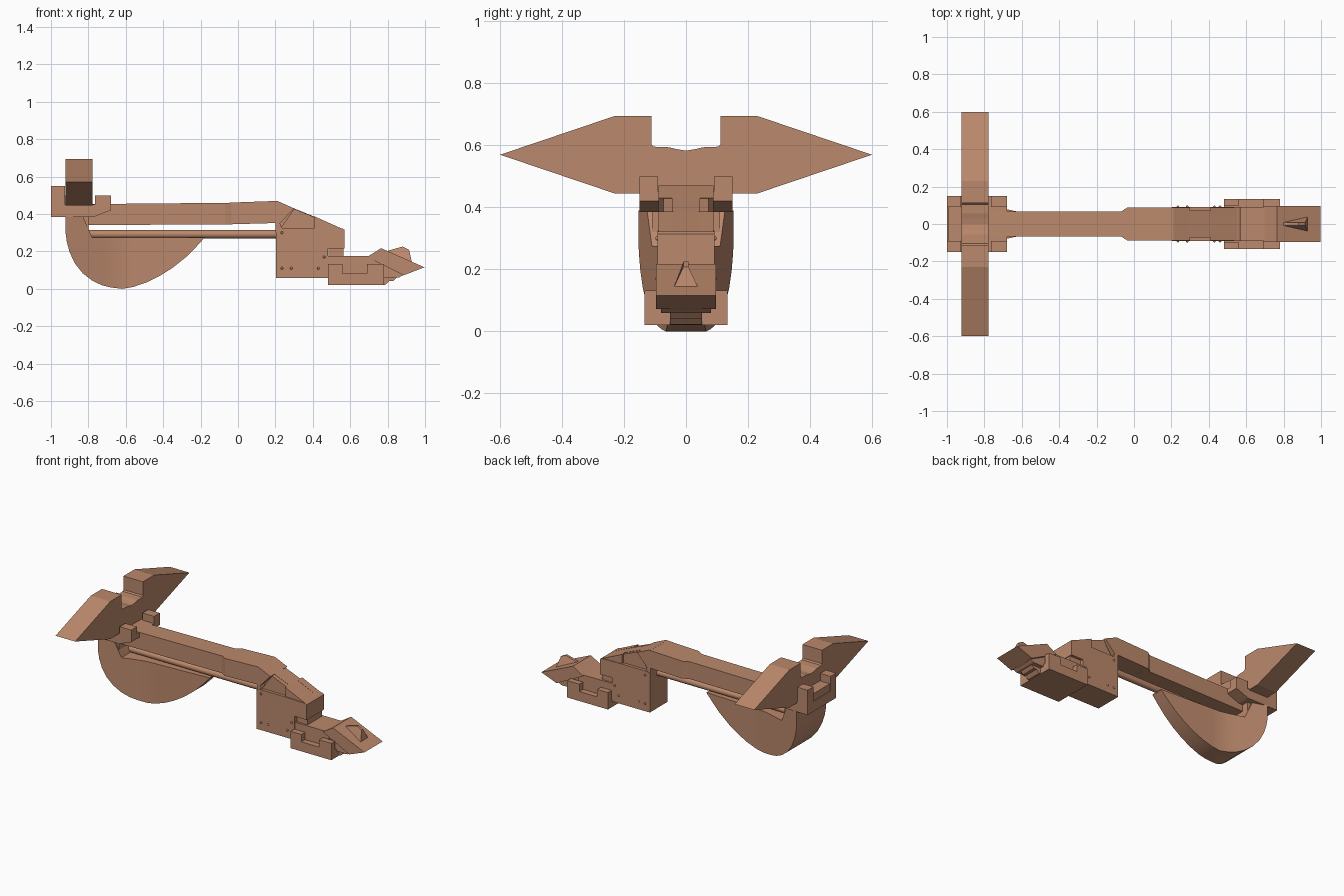
import bpy, bmesh, math

mat = bpy.data.materials.new("copper_brown")
mat.diffuse_color = (0.50, 0.25, 0.15, 1)


def finish(name, bm, smooth=None):
    bmesh.ops.recalc_face_normals(bm, faces=bm.faces)
    me = bpy.data.meshes.new(name)
    bm.to_mesh(me)
    bm.free()
    me.materials.append(mat)
    ob = bpy.data.objects.new(name, me)
    bpy.context.collection.objects.link(ob)
    if smooth:
        bpy.ops.object.select_all(action='DESELECT')
        bpy.context.view_layer.objects.active = ob
        ob.select_set(True)
        bpy.ops.object.shade_smooth_by_angle(angle=math.radians(smooth))
    return ob


def prism(name, pts, a, b, axis='y'):
    """Extrude a side (x,z) or front (y,z) profile from a to b."""
    bm = bmesh.new()
    place = (lambda p, t: (p[0], t, p[1])) if axis == 'y' else (lambda p, t: (t, p[0], p[1]))
    lo = [bm.verts.new(place(p, a)) for p in pts]
    hi = [bm.verts.new(place(p, b)) for p in pts]
    n = len(pts)
    bm.faces.new(lo)
    bm.faces.new(hi)
    for i in range(n):
        bm.faces.new((lo[i], lo[(i + 1) % n], hi[(i + 1) % n], hi[i]))
    return finish(name, bm)


def pair(name, pts, a, b):
    prism(name + "_front", pts, -b, -a)
    prism(name + "_back", pts, a, b)


def rect(x0, x1, z0, z1):
    return [(x0, z0), (x1, z0), (x1, z1), (x0, z1)]


# Double-pointed cross blade with a notch in the middle
half = [(0.0, 0.583), (0.03, 0.588), (0.055, 0.594), (0.105, 0.596), (0.112, 0.605),
        (0.112, 0.695), (0.23, 0.695), (0.6, 0.57), (0.23, 0.445)]
prism("cross_blade", half + [(-y, z) for y, z in reversed(half[1:])], -0.922, -0.778, 'x')

# Bracket holding the blade
prism("bracket_base", [(-1, 0.385), (-0.77, 0.385), (-0.68, 0.42), (-0.68, 0.452), (-1, 0.452)],
      -0.11, 0.11)
pair("bracket_side", [(-1, 0.385), (-0.77, 0.385), (-0.68, 0.42), (-0.68, 0.50), (-0.765, 0.50),
                      (-0.765, 0.452), (-0.925, 0.452), (-0.925, 0.55), (-1, 0.55)], 0.09, 0.15)
prism("bracket_rear_floor", rect(-0.995, -0.922, 0.44, 0.50), -0.09, 0.09)

# Keel: curved hull, wide at the rear and narrowing forward
low = [(-0.922, 0.30), (-0.915, 0.25), (-0.90, 0.195), (-0.872, 0.135), (-0.83, 0.083),
       (-0.78, 0.044), (-0.73, 0.02), (-0.68, 0.007), (-0.62, 0.0), (-0.56, 0.01),
       (-0.49, 0.034), (-0.42, 0.068), (-0.35, 0.112), (-0.28, 0.168), (-0.22, 0.228), (-0.18, 0.272)]


def width(x):
    if x < -0.64:
        return 0.154 - 0.31 * (x + 0.922)
    return 0.0666 - 0.055 * (x + 0.64)


bm = bmesh.new()
rows = []
for x, z in low:
    top = 0.39 if x < -0.81 else 0.275
    w = width(x)
    rows.append([bm.verts.new(c) for c in ((x, -w, top), (x, -w, z), (x, w, z), (x, w, top))])
for r, s in zip(rows, rows[1:]):
    for i in range(4):
        j = (i + 1) % 4
        bm.faces.new((r[i], r[j], s[j], s[i]))
bm.faces.new(rows[0])
bm.faces.new(rows[-1])
finish("keel", bm, 35)
prism("keel_post", rect(-0.9, -0.80, 0.26, 0.40), -0.11, 0.11)

# Round rod under the beam
bm = bmesh.new()
bmesh.ops.create_cone(bm, cap_ends=True, segments=20, radius1=0.022, radius2=0.022, depth=1.06)
for v in bm.verts:
    v.co = (v.co.z - 0.30, v.co.y, v.co.x + 0.292)
finish("rod", bm, 40)

# Long beam and thicker receiver
prism("beam", [(-0.9, 0.34), (-0.03, 0.345), (-0.03, 0.46), (-0.9, 0.452)], -0.066, 0.066)
bm = bmesh.new()
ends = []
for x, w, z0, z1 in ((-0.07, 0.066, 0.345, 0.458), (-0.035, 0.088, 0.345, 0.461), (0.21, 0.088, 0.352, 0.47)):
    ends.append([bm.verts.new(c) for c in ((x, -w, z0), (x, w, z0), (x, w, z1), (x, -w, z1))])
for r, s in zip(ends, ends[1:]):
    for i in range(4):
        bm.faces.new((r[i], r[(i + 1) % 4], s[(i + 1) % 4], s[i]))
bm.faces.new(ends[0])
bm.faces.new(ends[-1])
finish("receiver", bm)

# Sloped neck: a core with side cheeks leaving a pocket on each side
prism("neck_core", [(0.2, 0.30), (0.57, 0.30), (0.57, 0.315), (0.41, 0.385), (0.30, 0.43),
                    (0.21, 0.47), (0.2, 0.47)], -0.045, 0.045)
pair("neck_rear_cheek", [(0.2, 0.30), (0.235, 0.325), (0.225, 0.35), (0.30, 0.43), (0.21, 0.47), (0.2, 0.47)],
     0.04, 0.088)
pair("neck_pocket_wall", [(0.225, 0.32), (0.41, 0.32), (0.41, 0.383), (0.30, 0.428)], 0.04, 0.072)
pair("neck_front_cheek", [(0.41, 0.30), (0.57, 0.30), (0.57, 0.315), (0.41, 0.387)], 0.04, 0.088)

# Box housing with small rivets
prism("housing", [(0.202, 0.058), (0.48, 0.058), (0.48, 0.215), (0.57, 0.215), (0.57, 0.315),
                  (0.56, 0.322), (0.41, 0.326), (0.22, 0.326), (0.202, 0.315)], -0.092, 0.092)
for side in (-1, 1):
    for i, (x, z) in enumerate([(0.235, 0.11), (0.285, 0.11), (0.43, 0.11), (0.46, 0.17), (0.235, 0.30)]):
        bm = bmesh.new()
        bmesh.ops.create_uvsphere(bm, u_segments=8, v_segments=6, radius=0.007)
        bmesh.ops.translate(bm, verts=bm.verts, vec=(x, side * 0.092, z))
        finish("rivet", bm, 60)

# Clamp below the housing
prism("clamp_core", rect(0.48, 0.73, 0.03, 0.175), -0.088, 0.088)
prism("clamp_link", rect(0.485, 0.565, 0.13, 0.225), -0.075, 0.075)
pair("clamp_jaw", [(0.48, 0.02), (0.78, 0.02), (0.78, 0.132), (0.69, 0.132), (0.69, 0.083),
                   (0.56, 0.083), (0.56, 0.132), (0.48, 0.132)], 0.095, 0.134)
prism("clamp_floor", rect(0.48, 0.78, 0.02, 0.075), -0.097, 0.097)

# Sloped beak: upper slab, lower slab and ridged underside
prism("beak_slab", [(0.69, 0.17), (0.765, 0.217), (0.997, 0.115), (0.885, 0.072)], -0.096, 0.096)
prism("beak_filler", [(0.70, 0.06), (0.70, 0.17), (0.90, 0.085), (0.86, 0.06)], -0.08, 0.08)
prism("beak_underside", [(0.76, 0.02), (0.79, 0.022), (0.81, 0.042), (0.83, 0.042), (0.85, 0.062),
                         (0.885, 0.072), (0.76, 0.10)], -0.052, 0.052)

# Pointed sight fin on the beak
bm = bmesh.new()
base = [bm.verts.new(c) for c in ((0.78, -0.012, 0.19), (0.93, -0.04, 0.14), (0.93, 0.04, 0.14), (0.78, 0.012, 0.19))]
tip = [bm.verts.new(c) for c in ((0.80, -0.008, 0.203), (0.915, -0.008, 0.208), (0.915, 0.008, 0.208), (0.80, 0.008, 0.203))]
peak = [bm.verts.new((0.88, y, 0.226)) for y in (-0.008, 0.008)]
bm.faces.new(base)
bm.faces.new((base[0], base[1], tip[1], peak[0], tip[0]))
bm.faces.new((base[3], base[2], tip[2], peak[1], tip[3]))
bm.faces.new((base[1], base[2], tip[2], tip[1]))
bm.faces.new((base[0], base[3], tip[3], tip[0]))
bm.faces.new((tip[0], peak[0], peak[1], tip[3]))
bm.faces.new((peak[0], tip[1], tip[2], peak[1]))
finish("sight_fin", bm)
